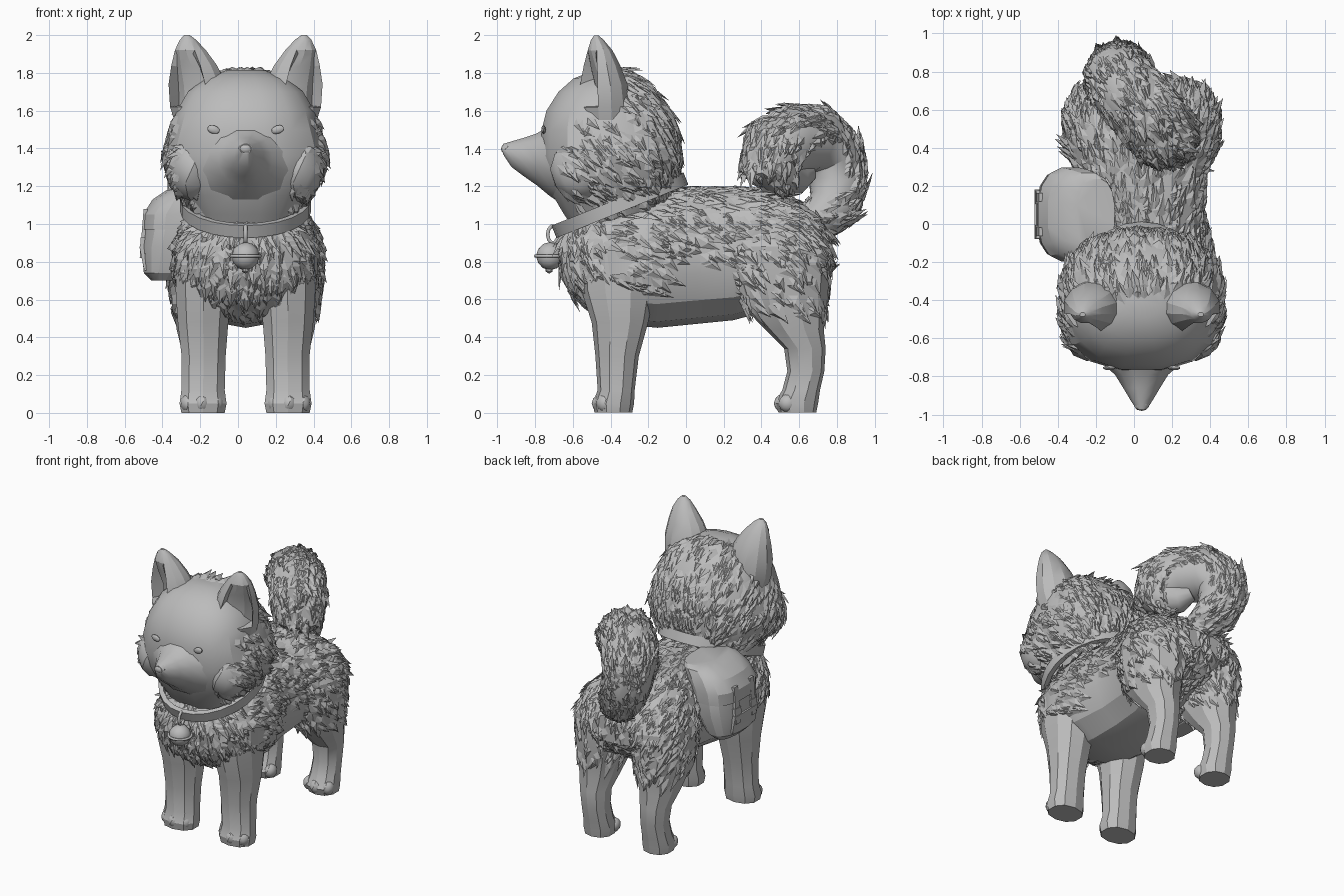
import bpy, bmesh, math, random
from mathutils import Vector, Matrix

random.seed(7)
cube = bpy.data.objects.get("Cube")
if cube:
    bpy.data.objects.remove(cube)

grey = bpy.data.materials.new("plain grey")
grey.use_nodes = True
grey.diffuse_color = (0.5, 0.5, 0.5, 1)
grey.node_tree.nodes["Principled BSDF"].inputs["Base Color"].default_value = (0.5, 0.5, 0.5, 1)

X = 0.04  # midline of the animal, shifted by the side bag


def finish(name, bm, angle=24):
    bmesh.ops.recalc_face_normals(bm, faces=bm.faces)
    mesh = bpy.data.meshes.new(name)
    bm.to_mesh(mesh)
    bm.free()
    mesh.materials.append(grey)
    ob = bpy.data.objects.new(name, mesh)
    bpy.context.collection.objects.link(ob)
    if angle:
        bpy.ops.object.select_all(action="DESELECT")
        ob.select_set(True)
        bpy.context.view_layer.objects.active = ob
        bpy.ops.object.shade_smooth_by_angle(angle=math.radians(angle))
    return ob


def loft(rings, sides=12, power=1.0):
    """Skin closed rings given as (centre, half-axis u, half-axis v)."""
    bm = bmesh.new()
    shape = lambda t: math.copysign(abs(t) ** power, t)
    loops = []
    for c, u, v in rings:
        angles = [2 * math.pi * (i + 0.5) / sides for i in range(sides)]
        loops.append([bm.verts.new(Vector(c) + Vector(u) * shape(math.cos(a))
                                   + Vector(v) * shape(math.sin(a))) for a in angles])
    for a, b in zip(loops, loops[1:]):
        for i in range(sides):
            j = (i + 1) % sides
            bm.faces.new((a[i], a[j], b[j], b[i]))
    bm.faces.new(loops[0])
    bm.faces.new(loops[-1])
    bmesh.ops.recalc_face_normals(bm, faces=bm.faces)
    return bm


def upright(rows):
    """Rows of z, centre x, centre y, half width, half depth."""
    return [((x, y, z), (hx, 0, 0), (0, hy, 0)) for z, x, y, hx, hy in rows]


def blob(name, centre, size, turn=None, level=2):
    bm = bmesh.new()
    bmesh.ops.create_icosphere(bm, subdivisions=level, radius=1)
    m = Matrix.Translation(centre) @ (turn or Matrix()) @ Matrix.Diagonal((*size, 1))
    bmesh.ops.transform(bm, matrix=m, verts=bm.verts)
    return finish(name, bm)


def box(name, centre, size, turn):
    bm = bmesh.new()
    bmesh.ops.create_cube(bm, size=1)
    m = Matrix.Translation(centre) @ turn @ Matrix.Diagonal((*size, 1))
    bmesh.ops.transform(bm, matrix=m, verts=bm.verts)
    return finish(name, bm)


def hoop(name, points, radius):
    curve = bpy.data.curves.new(name, "CURVE")
    curve.dimensions = "3D"
    curve.bevel_depth = radius
    curve.bevel_resolution = 1
    spline = curve.splines.new("POLY")
    spline.points.add(len(points) - 1)
    for p, co in zip(spline.points, points):
        p.co = (*co, 1)
    spline.use_cyclic_u = True
    curve.materials.append(grey)
    ob = bpy.data.objects.new(name, curve)
    bpy.context.collection.objects.link(ob)


def fur(name, source, count, flow, keep, length=0.12):
    """Scatter creased, pointed tufts that lie along a flow direction."""
    src = bmesh.new()
    src.from_mesh(source.data)
    bmesh.ops.triangulate(src, faces=src.faces)
    faces = [f for f in src.faces if f.calc_area() > 0]
    bm = bmesh.new()
    for f in random.choices(faces, [f.calc_area() for f in faces], k=count):
        a, b = sorted((random.random(), random.random()))
        p0, p1, p2 = (v.co for v in f.verts)
        p = p0 * a + p1 * (b - a) + p2 * (1 - b)
        if not keep(p):
            continue
        n = f.normal
        d = Vector(flow(p)) + Vector([random.uniform(-0.25, 0.25) for _ in range(3)])
        d = (d - n * d.dot(n)).normalized()
        side = d.cross(n)
        size = length * random.uniform(0.7, 1.35)
        root = bm.verts.new(p - d * size * 0.4 - n * 0.008)
        ridge = bm.verts.new(p + d * size * 0.15 + n * 0.016)
        tip = bm.verts.new(p + d * size * 0.7 + n * random.uniform(-0.005, 0.016))
        left, right = (bm.verts.new(p + side * s * size * 0.24) for s in (-1, 1))
        for tri in ((root, ridge, left), (left, ridge, tip), (root, right, ridge), (right, tip, ridge)):
            bm.faces.new(tri)
    src.free()
    finish(name, bm, 0)


# Torso: y, underside, back height, half width
torso = [(-.66, .74, .93, .14), (-.6, .62, 1.02, .27), (-.5, .54, 1.08, .35), (-.35, .47, 1.13, .39),
         (-.15, .45, 1.18, .38), (.05, .47, 1.19, .335), (.25, .49, 1.19, .335), (.4, .53, 1.18, .385),
         (.55, .6, 1.14, .405), (.67, .65, 1.06, .36), (.76, .75, .95, .2)]
body = finish("torso", loft([((X, y, (a + b) / 2), (w, 0, 0), (0, 0, (b - a) / 2))
                             for y, a, b, w in torso], 14, 0.9))
fur("body_fur", body, 1700, lambda p: (0, 1, -0.55 if p.y > -.45 else -1.5),
    lambda p: p.z > (.8 if -.08 < p.y < .25 else .62 if -.35 < p.y < .35 else .5))

# Head and neck: height, face front, nape, half width
skull = [(.95, -.58, -.2, .25), (1.05, -.65, -.1, .29), (1.15, -.71, -.06, .35), (1.25, -.75, -.04, .41),
         (1.36, -.775, -.025, .44), (1.5, -.77, -.045, .4), (1.6, -.745, -.085, .37), (1.7, -.68, -.16, .31),
         (1.77, -.6, -.24, .22), (1.815, -.49, -.32, .1)]
head = finish("head", loft(upright([(z, X, (a + b) / 2, w, (b - a) / 2) for z, a, b, w in skull]), 16, 0.84))
fur("head_fur", head, 1300, lambda p: (0, 0.8, -0.8),
    lambda p: p.z > 1.05 and p.y > (-.38 if p.z > 1.55 else -.58))

# Muzzle: y, underside, bridge height, half width
snout = [(-.6, 1.06, 1.6, .34), (-.72, 1.14, 1.53, .23), (-.79, 1.2, 1.485, .145), (-.86, 1.25, 1.46, .1),
         (-.925, 1.3, 1.44, .06), (-.97, 1.37, 1.425, .03)]
finish("muzzle", loft([((X, y, (a + b) / 2), (w, 0, 0), (0, 0, (b - a) / 2)) for y, a, b, w in snout], 12), 35)
blob("nose", (X, -.945, 1.398), (.042, .036, .032))

for s, side in ((-1, "right"), (1, "left")):
    at = lambda dx: X + s * dx
    blob(side + "_eye", (at(.17), -.755, 1.5), (.035, .012, .022), Matrix.Rotation(s * -.3, 4, "Y"))

    # Furry cheek that squares off the face
    cheek = blob(side + "_cheek", (at(.285), -.56, 1.29), (.125, .16, .17))
    fur(side + "_cheek_fur", cheek, 110, lambda p: (s * .2, .8, -.8), lambda p: p.y > -.66)

    # Ear with a hollow facing forward and out
    bm = loft(upright([(1.48, at(.24), -.42, .12, .13), (1.62, at(.245), -.43, .16, .14),
                       (1.74, at(.255), -.435, .158, .13), (1.84, at(.272), -.445, .125, .1),
                       (1.92, at(.292), -.455, .085, .068), (1.975, at(.305), -.47, .045, .035),
                       (2.0, at(.31), -.475, .015, .012)]), 12)
    facing = Vector((s * .45, -.9, .1))
    hollow = [f for f in bm.faces if f.normal.dot(facing) > .7 and 1.6 < f.calc_center_median().z < 1.93]
    bmesh.ops.inset_region(bm, faces=hollow, thickness=.022)
    edge = {v for f in hollow for v in f.verts}
    for v in edge:
        v.co -= facing * min(.09, max(.005, (1.92 - v.co.z) * .5))
    finish(side + "_ear", bm)

    # Front leg
    finish(side + "_front_leg", loft(upright([
        (0, at(.225), -.385, .12, .1), (.05, at(.225), -.385, .13, .11), (.12, at(.225), -.37, .12, .098),
        (.3, at(.222), -.365, .122, .115), (.48, at(.225), -.35, .14, .15), (.65, at(.222), -.36, .155, .195),
        (.85, at(.22), -.36, .15, .2), (.95, at(.2), -.36, .08, .12)]), 10, 0.9))

    # Hind leg with a bent hock
    hind = finish(side + "_hind_leg", loft(upright([
        (0, at(.235), .59, .1, .1), (.05, at(.235), .585, .11, .115), (.12, at(.235), .61, .1, .1),
        (.22, at(.235), .635, .095, .098), (.34, at(.24), .63, .105, .11), (.44, at(.24), .575, .13, .155),
        (.56, at(.235), .525, .155, .22), (.72, at(.23), .505, .185, .255), (.88, at(.22), .5, .195, .255),
        (1.02, at(.18), .5, .145, .19)]), 10, 0.9))
    fur(side + "_thigh_fur", hind, 420, lambda p: (0, .7, -.8), lambda p: p.z > .53)

    # Toes
    for leg, y in (("front", -.45), ("hind", .515)):
        for k in (-1, 0, 1):
            blob(f"{side}_{leg}_toe", (at(.23) + k * .072, y + abs(k) * .025, .05), (.043, .05, .05))

# Curled tail: path point and radius
curl = [((.04, .68, 1.0), .1), ((-.03, .78, 1.09), .14), ((-.085, .805, 1.23), .16), ((-.095, .775, 1.36), .175),
        ((-.03, .69, 1.44), .187), ((.08, .57, 1.445), .19), ((.165, .46, 1.385), .185), ((.18, .44, 1.32), .165),
        ((.15, .51, 1.27), .13), ((.105, .6, 1.25), .09), ((.06, .66, 1.28), .05)]
path = [Vector(p) for p, r in curl]
across = Vector((.82, .52, 0)).normalized()
rings = []
for i, (p, r) in enumerate(curl):
    along = (path[min(i + 1, len(path) - 1)] - path[max(i - 1, 0)]).normalized()
    rings.append((p, across * r, along.cross(across).normalized() * r))
tail = finish("tail", loft(rings, 12), 40)
hub = Vector((.05, .65, 1.3))
fur("tail_fur", tail, 850, lambda p: across.cross(p - hub).normalized(),
    lambda p: (p - hub).length > .2, .1)

# Collar: a tilted flat band
tilt = Matrix.Translation((X, -.35, 1.1)) @ Matrix.Rotation(math.radians(22), 4, "X")
bm = bmesh.new()
steps = 24
profile = [(-.02, -.035), (.012, -.035), (.012, .035), (-.02, .035)]
loops = []
for i in range(steps):
    a = 2 * math.pi * i / steps
    loops.append([bm.verts.new(tilt @ Vector(((.335 + r) * math.cos(a), (.365 + r) * math.sin(a), h)))
                  for r, h in profile])
for i in range(steps):
    a, b = loops[i], loops[(i + 1) % steps]
    for j in range(4):
        bm.faces.new((a[j], a[j - 1], b[j - 1], b[j]))
finish("collar", bm)

# Bell with its hanging ring, band and clapper
hoop("bell_ring", [(X, -.705 + .028 * math.cos(t * math.pi / 5), .945 + .045 * math.sin(t * math.pi / 5))
                   for t in range(10)], .011)
blob("bell", (X, -.72, .83), (.075, .075, .075))
hoop("bell_band", [(X + .077 * math.cos(t * math.pi / 8), -.72 + .077 * math.sin(t * math.pi / 8), .83)
                   for t in range(16)], .009)
blob("bell_clapper", (X, -.725, .757), (.022, .022, .02), level=1)

# Side bag with flap, straps and buckles
finish("bag", loft(upright([(.7, -.4, .05, .06, .16), (.74, -.39, .05, .11, .2), (.88, -.36, .05, .155, .24),
                            (1.05, -.33, .05, .155, .24), (1.15, -.27, .05, .13, .22)]), 16, .8))
finish("bag_flap", loft(upright([(.97, -.345, .05, .165, .245), (1.05, -.335, .05, .17, .25),
                                 (1.13, -.29, .05, .165, .24), (1.18, -.24, .05, .14, .22),
                                 (1.2, -.2, .05, .1, .19)]), 16, .8))
lean = Matrix.Rotation(.08, 4, "Y")
for y in (-.04, .14):
    box("bag_strap", (-.5, y, .95), (.02, .045, .26), lean)
    box("bag_buckle", (-.506, y, .9), (.022, .07, .06), lean)
box("bag_pocket", (-.487, .05, .82), (.045, .26, .13), Matrix.Rotation(-.2, 4, "Y"))
